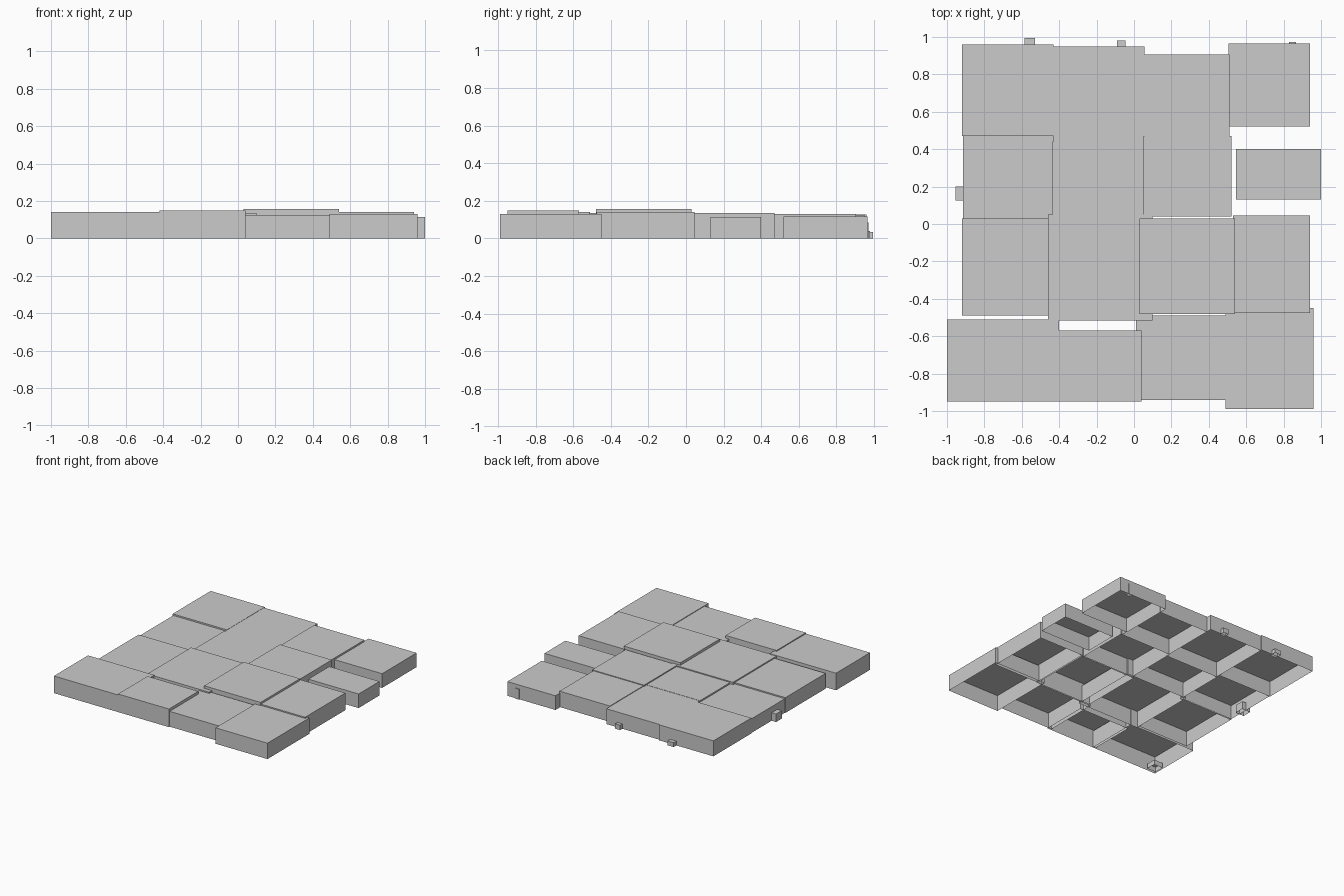
import bpy, bmesh


def shell(name, x0, x1, y0, y1, h):
    """Box standing on the ground, open underneath."""
    bm = bmesh.new()
    bmesh.ops.create_cube(bm, size=1)
    for v in bm.verts:
        v.co.x = x1 if v.co.x > 0 else x0
        v.co.y = y1 if v.co.y > 0 else y0
        v.co.z = h if v.co.z > 0 else 0
    bottom = [f for f in bm.faces if f.normal.z < -0.5]
    bmesh.ops.delete(bm, geom=bottom, context='FACES_ONLY')
    me = bpy.data.meshes.new(name)
    bm.to_mesh(me)
    bm.free()
    bpy.context.collection.objects.link(bpy.data.objects.new(name, me))


# Slabs, rows from front to back: x0, x1, y0, y1, height
rows = [
    [(-1, -.40, -.95, -.51, .14), (-.42, .04, -.95, -.57, .148),
     (.01, .49, -.94, -.49, .125), (.49, .96, -.99, -.45, .13)],
    [(-.92, -.46, -.49, .03, .125), (-.46, .10, -.515, .05, .135),
     (.03, .54, -.48, .03, .156), (.53, .94, -.475, .045, .14)],
    [(-.915, -.43, .02, .47, .115), (-.435, .05, .05, .44, .127),
     (.05, .52, .04, .47, .136), (.545, 1, .13, .40, .115)],
    [(-.92, -.43, .47, .96, .127), (-.43, .055, .44, .95, .125),
     (.055, .51, .47, .905, .13), (.505, .94, .52, .965, .116)],
]
for r, row in enumerate(rows):
    for c, dims in enumerate(row):
        shell(f"slab_{r + 1}_{c + 1}", *dims)

# Small blocks poking through the outer walls
blocks = [
    (-.585, -.53, .94, .995, .035), (-.09, -.045, .935, .98, .04),
    (.83, .865, .937, .972, .085), (-.955, -.88, .125, .20, .065),
    (-.99, -.91, -.93, -.85, .04),
]
for i, dims in enumerate(blocks):
    shell(f"small_block_{i + 1}", *dims)
